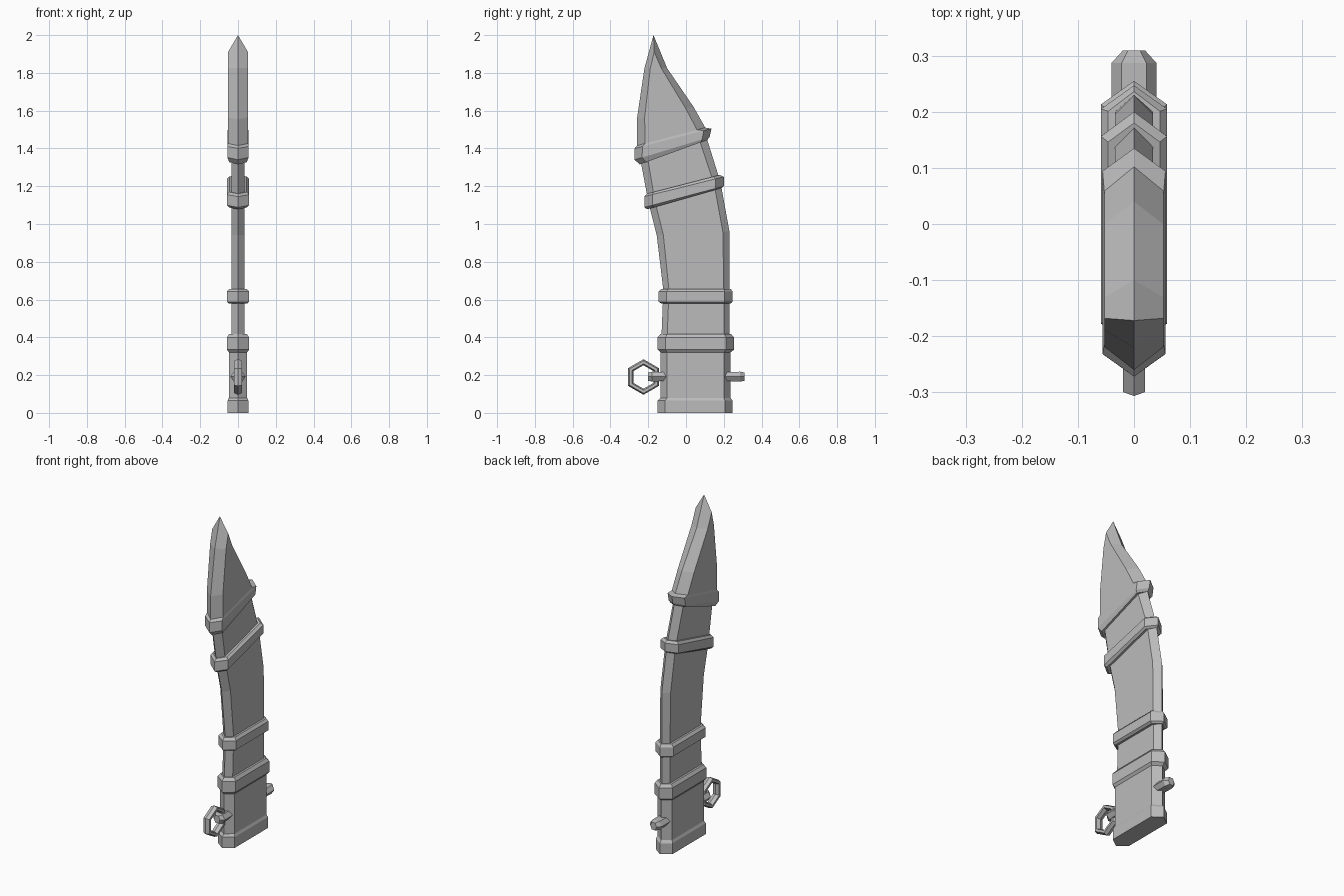
import bpy, bmesh, math
from mathutils import Vector

if "Cube" in bpy.data.objects:
    bpy.data.objects.remove(bpy.data.objects["Cube"], do_unlink=True)

metal = bpy.data.materials.new("plain grey")
metal.use_nodes = True
GREY = (0.5, 0.5, 0.5, 1)
metal.diffuse_color = GREY
metal.node_tree.nodes["Principled BSDF"].inputs["Base Color"].default_value = GREY


def loft(name, rings, cap_end=True, loop=False):
    """Skin a list of equal-length point rings into one flat-shaded object."""
    bm = bmesh.new()
    vs = [[bm.verts.new(p) for p in ring] for ring in rings]
    n = len(vs[0])
    pairs = list(zip(vs, vs[1:])) + ([(vs[-1], vs[0])] if loop else [])
    for a, b in pairs:
        for i in range(n):
            j = (i + 1) % n
            bm.faces.new((a[i], a[j], b[j], b[i]))
    if not loop:
        bm.faces.new(vs[0][::-1])
        if cap_end:
            bm.faces.new(vs[-1])
    bmesh.ops.remove_doubles(bm, verts=bm.verts[:], dist=0.0005)
    bmesh.ops.recalc_face_normals(bm, faces=bm.faces[:])
    mesh = bpy.data.meshes.new(name)
    bm.to_mesh(mesh)
    bm.free()
    mesh.materials.append(metal)
    ob = bpy.data.objects.new(name, mesh)
    bpy.context.collection.objects.link(ob)
    return ob


def section(front, back, w, inset=0.035):
    """Six-sided slice: ridges at front and back, flat sides at x = +-w."""
    f, b = Vector((0, *front)), Vector((0, *back))
    d = (b - f).normalized() * inset
    x = Vector((w, 0, 0))
    return [f, f + d + x, b - d + x, b, b - d - x, f + d - x]


def level(z, yf, yb, w, inset=0.035):
    return section((yf, z), (yb, z), w, inset)


# Throat fitting with its flared foot and upper rim
loft("throat_fitting", [
    level(0, -0.15, 0.247, 0.055, 0.04),
    level(0.065, -0.15, 0.247, 0.055, 0.04),
    level(0.08, -0.135, 0.235, 0.048),
    level(0.32, -0.135, 0.235, 0.048),
    level(0.335, -0.15, 0.255, 0.059, 0.042),
    level(0.40, -0.15, 0.255, 0.059, 0.042),
    level(0.418, -0.135, 0.238, 0.046),
])

# Curved scabbard body
loft("scabbard_body", [
    level(0.40, -0.13, 0.23, 0.034, 0.03),
    level(0.65, -0.12, 0.23, 0.034, 0.03),
    section((-0.155, 0.94), (0.23, 0.96), 0.034, 0.035),
    section((-0.2, 1.12), (0.183, 1.22), 0.034, 0.035),
    section((-0.245, 1.36), (0.105, 1.47), 0.034, 0.04),
])

# Straight lower band
loft("lower_band", [
    level(0.578, -0.13, 0.236, 0.046),
    level(0.588, -0.145, 0.247, 0.059, 0.042),
    level(0.642, -0.145, 0.247, 0.059, 0.042),
    level(0.657, -0.13, 0.236, 0.046),
])

# Tilted upper band
loft("upper_band", [
    section((-0.205, 1.078), (0.188, 1.19), 0.046),
    section((-0.221, 1.088), (0.2, 1.2), 0.059, 0.045),
    section((-0.221, 1.145), (0.2, 1.25), 0.059, 0.045),
    section((-0.207, 1.16), (0.18, 1.26), 0.046),
])

# Pointed tip fitting: side faces run to a corner below the point
side = Vector((0.053, -0.168, 1.91))
point = Vector((0, -0.172, 2.0))
mirror = Vector((-side.x, side.y, side.z))
loft("tip_fitting", [
    section((-0.245, 1.315), (0.112, 1.445), 0.046),
    section((-0.272, 1.34), (0.125, 1.46), 0.056, 0.042),
    section((-0.272, 1.40), (0.135, 1.505), 0.056, 0.042),
    section((-0.26, 1.415), (0.102, 1.51), 0.053, 0.045),
    section((-0.26, 1.555), (0.04, 1.62), 0.053, 0.042),
    section((-0.22, 1.825), (-0.10, 1.825), 0.053, 0.031),
    [point, side, side, point, mirror, mirror],
], cap_end=False)


# Chamfered lugs on both narrow edges
def lug_slice(y, wide, tall):
    return [(wide * x, y, 0.192 + tall * z) for x, z in
            ((1, 0), (0.55, 1), (-0.55, 1), (-1, 0), (-0.55, -1), (0.55, -1))]


for name, ys in (("front_lug", (-0.1, -0.18, -0.2)), ("back_lug", (0.19, 0.287, 0.309))):
    loft(name, [lug_slice(ys[0], 0.04, 0.023), lug_slice(ys[1], 0.04, 0.026),
                lug_slice(ys[2], 0.02, 0.022)])

# Six-sided hanging ring with a six-sided tube
rings = []
for k in range(6):
    a = math.radians(60 * k + 30)
    ring = []
    for m in range(6):
        t = math.radians(60 * m)
        r = 0.078 + 0.016 * math.cos(t)
        ring.append((0.023 * math.sin(t), -0.225 + r * math.cos(a), 0.19 + r * math.sin(a)))
    rings.append(ring)
loft("hanging_ring", rings, loop=True)
